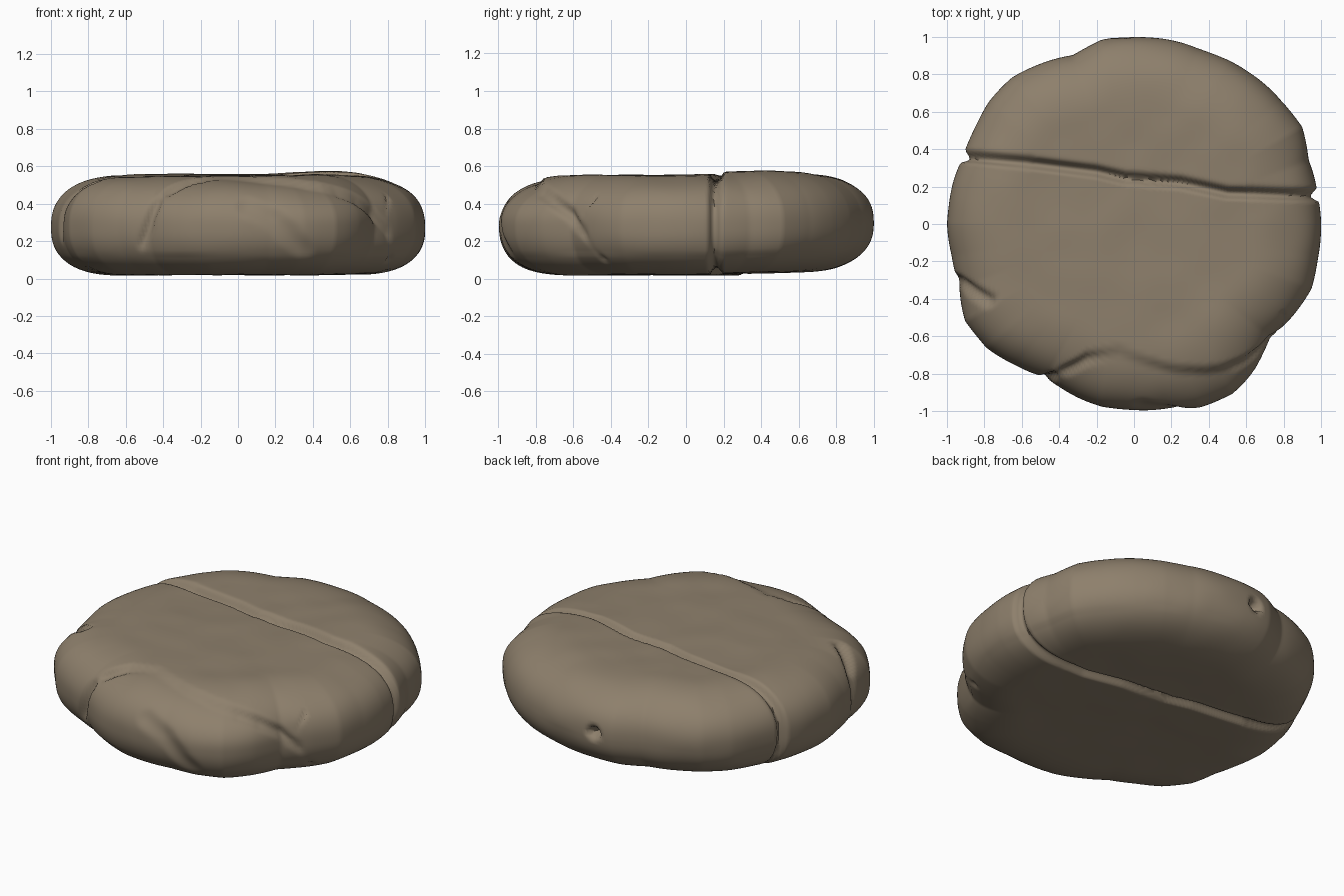
import bpy, bmesh, math
from mathutils import Vector, noise
from mathutils.geometry import intersect_point_line

if "Cube" in bpy.data.objects:
    bpy.data.objects.remove(bpy.data.objects["Cube"], do_unlink=True)

# Outline radius in even angular steps, counter-clockwise from +x
OUTLINE = [1, .99, .99, 1.035, 1.02, 1.02, 1.015, 1, 1, 1, 1, .965,
           .99, 1.015, 1.015, 1, .985, .99, 1, .995, 1, 1.045, 1.03, .98,
           .945, .965, .99, .995, 1.005, 1.04, 1.045, 1.005, .955, .985, 1.01, 1]
# Crack that splits the whole disc (plan view)
SPLIT = [(-1.1, .38), (-.6, .33), (-.2, .28), (-.05, .245), (.25, .22), (.5, .165), (1.1, .15)]
# Crack around the front chunk, then short surface cracks
CHUNK = [(-.55, -.8, .1), (-.48, -.82, .28), (-.42, -.82, .46), (-.25, -.72, .52),
         (-.08, -.68, .52), (.2, -.76, .5), (.38, -.77, .48), (.52, -.75, .46),
         (.63, -.7, .42), (.72, -.62, .35), (.79, -.53, .24), (.8, -.43, .12)]
NICK = [(-.78, -.41, .52), (-.95, -.31, .4), (-1, -.3, .1)]
CREASE = [(.05, -.95, .38), (.2, -.97, .32), (.37, -.98, .13)]

SEGMENTS, FLAT, ARC = 420, 40, 44
EDGE = .37          # share of the radius taken by the rounded rim
MID, HALF = .284, .265


def radius(angle):
    s = angle / math.tau * len(OUTLINE)
    i, f = int(s), s - int(s)
    n = len(OUTLINE)
    return OUTLINE[i % n] * (1 - f) + OUTLINE[(i + 1) % n] * f


def path(points):
    return [Vector((*p, 0)[:3]) for p in points]


def distance(p, points):
    best = 9
    for a, b in zip(points, points[1:]):
        q, t = intersect_point_line(p, a, b)
        q = a if t < 0 else b if t > 1 else q
        best = min(best, (p - q).length)
    return best


def groove(d, width, depth):
    return depth * max(0, 1 - (d / width) ** 2) ** 2


def ramp(value, low, high):
    t = max(0, min(1, (value - low) / (high - low)))
    return t * t * (3 - 2 * t)


def crack_y(x, points):
    for a, b in zip(points, points[1:]):
        if a.x <= x <= b.x:
            return a.y + (b.y - a.y) * (x - a.x) / (b.x - a.x)
    return -2


split, chunk, nick, crease = map(path, (SPLIT, CHUNK, NICK, CREASE))
dimple = Vector((-.06, .98, .29))
hump = Vector((.5, .4, .55))


def sculpt(p, n):
    """Cut cracks, the dimple and gentle unevenness into a point of the shell."""
    cut = groove(distance(Vector((p.x, p.y, 0)), split), .04, .04)
    cut += groove(distance(p, chunk), .04, .03)
    cut += groove(distance(p, nick), .05, .03)
    cut += groove(distance(p, crease), .08, .018)
    cut += groove((p - dimple).length, .06, .1)
    cut -= groove((p - hump).length, .4, .012)
    bump = noise.noise(p * 2.3) * .01 + noise.noise(p * 5) * .005
    if n.z < -.5:
        bump *= .5
    out = p + n * (bump - cut)
    # Front chunk sits lower, more so towards +x
    if n.z > 0:
        below = ramp(crack_y(p.x, chunk) - p.y, -.01, .035)
        out.z -= below * n.z * (.015 + .03 * ramp(p.x, -.2, .6))
    # Back slab stands a little higher and its base tapers upwards
    behind = ramp(p.y - crack_y(p.x, split), 0, .06)
    out.z += behind * (.012 if n.z > 0 else .03 * p.y)
    return out


# Cross-section: flat top, rounded rim, flat base as (radius share, height, normal tilt)
profile = [((1 - EDGE) * i / FLAT, MID + HALF, math.pi / 2) for i in range(1, FLAT)]
for i in range(ARC + 1):
    t = math.pi / 2 - math.pi * i / ARC
    power = .9 if t > 0 else .8     # the underside is squarer
    across = max(0, math.cos(t)) ** power
    up = math.copysign(abs(math.sin(t)) ** power, t)
    profile.append((1 - EDGE + EDGE * across, MID + HALF * up, t))
profile += [((1 - EDGE) * i / FLAT, MID - HALF, -math.pi / 2) for i in range(FLAT - 1, 0, -1)]

bm = bmesh.new()
rings = []
for share, z, tilt in profile:
    ring = []
    for k in range(SEGMENTS):
        a = math.tau * k / SEGMENTS
        c, s, r = math.cos(a), math.sin(a), radius(a) * share
        normal = Vector((c * math.cos(tilt), s * math.cos(tilt), math.sin(tilt)))
        ring.append(bm.verts.new(sculpt(Vector((c * r, s * r, z)), normal)))
    rings.append(ring)
for upper, lower in zip(rings, rings[1:]):
    for k in range(SEGMENTS):
        j = (k + 1) % SEGMENTS
        bm.faces.new((upper[k], lower[k], lower[j], upper[j]))
bm.faces.new(rings[0])
bm.faces.new(rings[-1][::-1])
bmesh.ops.recalc_face_normals(bm, faces=bm.faces)

mesh = bpy.data.meshes.new("cracked_stone")
bm.to_mesh(mesh)
bm.free()
stone = bpy.data.objects.new("cracked_stone", mesh)
bpy.context.collection.objects.link(stone)

# Warm grey-brown stone
color = (.27, .215, .15, 1)
mat = bpy.data.materials.new("brown_stone")
mat.use_nodes = True
mat.diffuse_color = color
bsdf = mat.node_tree.nodes["Principled BSDF"]
bsdf.inputs["Base Color"].default_value = color
bsdf.inputs["Roughness"].default_value = .9
mesh.materials.append(mat)

bpy.context.view_layer.objects.active = stone
stone.select_set(True)
bpy.ops.object.shade_smooth_by_angle(angle=math.radians(60))
